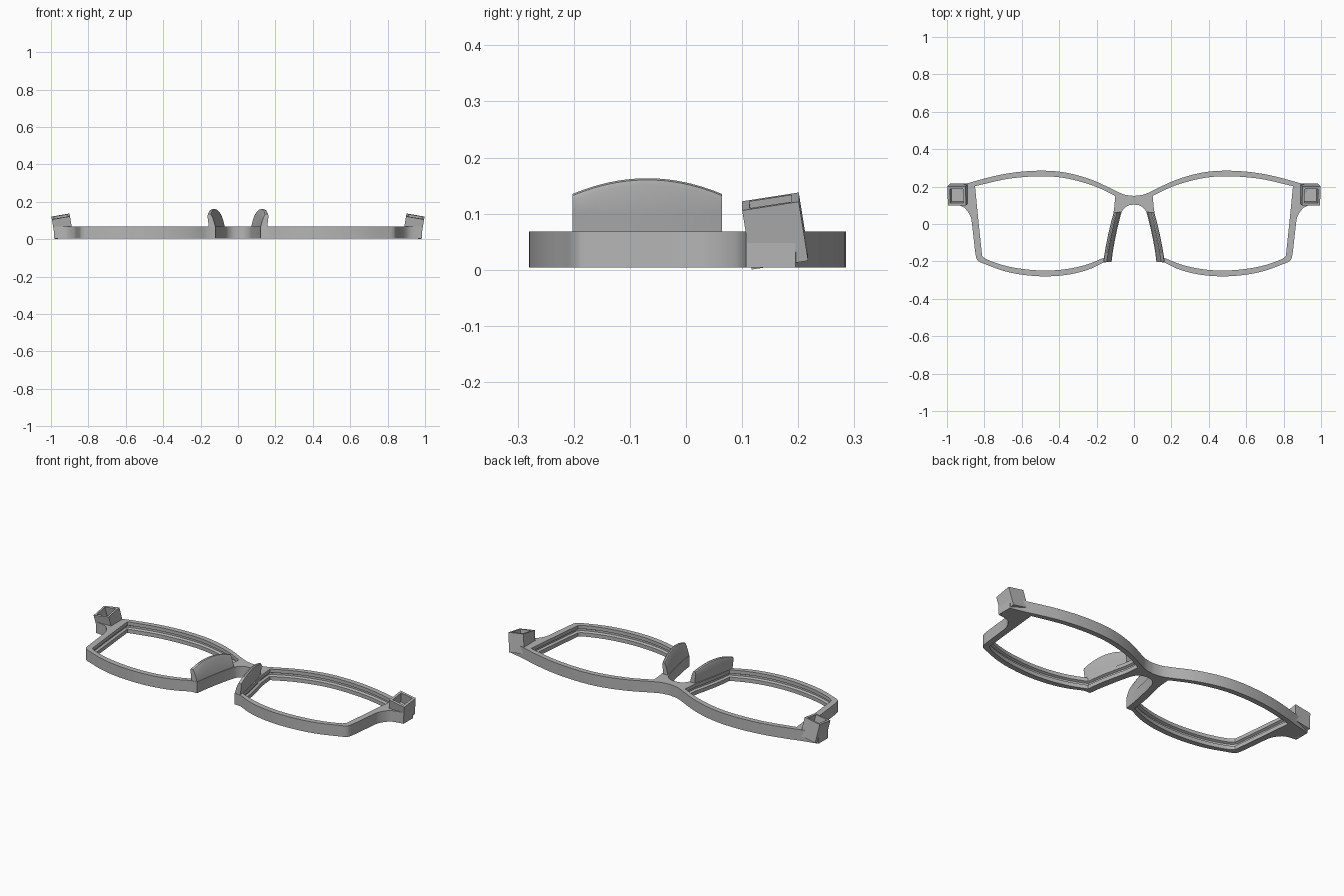
import bpy, bmesh
from mathutils import Vector, Matrix

cube = bpy.data.objects.get("Cube")
if cube:
    bpy.data.objects.remove(cube, do_unlink=True)

grey = bpy.data.materials.new("matte_grey")
grey.use_nodes = True
colour = (0.46, 0.46, 0.46, 1)
grey.diffuse_color = colour
grey.node_tree.nodes["Principled BSDF"].inputs["Base Color"].default_value = colour


def finish(name, bm, angle=0.5):
    """Turn a right-hand bmesh into a mirrored, shaded object."""
    bmesh.ops.recalc_face_normals(bm, faces=bm.faces)
    mesh = bpy.data.meshes.new(name)
    bm.to_mesh(mesh)
    bm.free()
    mesh.materials.append(grey)
    ob = bpy.data.objects.new(name, mesh)
    bpy.context.collection.objects.link(ob)
    bpy.ops.object.select_all(action='DESELECT')
    ob.select_set(True)
    bpy.context.view_layer.objects.active = ob
    bpy.ops.object.shade_smooth_by_angle(angle=angle)
    mirror = ob.modifiers.new("mirror", 'MIRROR')
    mirror.merge_threshold = 0.0005
    return ob


def spline(points, steps=4):
    """Smooth curve through the points, without the last one."""
    p = [Vector(q) for q in points]
    p = [p[0] * 2 - p[1]] + p + [p[-1] * 2 - p[-2]]
    out = []
    for a, b, c, d in zip(p, p[1:], p[2:], p[3:]):
        for i in range(steps):
            t = i / steps
            out.append(0.5 * (2 * b + (c - a) * t + (2 * a - 5 * b + 4 * c - d) * t * t
                              + (3 * b - a - 3 * c + d) * t ** 3))
    return out


def grow(loop, amount):
    """Offset a clockwise closed loop outwards."""
    out = []
    for i, p in enumerate(loop):
        d = (loop[(i + 1) % len(loop)] - loop[i - 1]).normalized()
        out.append(p + Vector((-d.y, d.x)) * amount)
    return out


def ring(bm, loop, z):
    return [bm.verts.new((p.x, p.y, z)) for p in loop]


def bridge(bm, a, b, closed=True):
    n = len(a)
    for i in range(n if closed else n - 1):
        j = (i + 1) % n
        bm.faces.new((a[i], a[j], b[j], b[i]))


# Front frame: outer outline of one half, from bridge top round to bridge underside
outer = spline([(0, .15), (.05, .157), (.1, .178), (.2, .226), (.3, .26), (.4, .28), (.5, .285),
                (.6, .28), (.7, .266), (.8, .243), (.9, .215), (.985, .195)])
outer += [Vector((.985, .195))]
outer += spline([(.985, .107), (.93, .098), (.9, .08), (.874, .04), (.866, 0), (.855, -.1),
                 (.845, -.175), (.83, -.2), (.79, -.217), (.7, -.25), (.6, -.271), (.48, -.28),
                 (.36, -.272), (.25, -.246), (.16, -.205)])
outer += [Vector((.16, -.205))]
outer += spline([(.12, -.203), (.11, -.13), (.09, -.03), (.07, .05), (.056, .08),
                 (.03, .099), (0, .104)])
outer += [Vector((0, .104))]

# Lens opening, same direction
hole = spline([(.1, .15), (.2, .198), (.3, .23), (.4, .25), (.5, .255), (.6, .25),
               (.7, .237), (.85, .202)])
hole += spline([(.85, .202), (.83, 0), (.812, -.17)])
hole += spline([(.812, -.17), (.785, -.19), (.7, -.22), (.6, -.24), (.48, -.249),
                (.36, -.241), (.25, -.216), (.155, -.178)])
hole += spline([(.155, -.178), (.143, -.09), (.122, .01), (.108, .07), (.1, .15)])

BOTTOM, TOP = .004, .068
bm = bmesh.new()
out_low, out_high = ring(bm, outer, BOTTOM), ring(bm, outer, TOP)
bridge(bm, out_low, out_high, closed=False)
# Opening wall with the lens groove
levels = [(BOTTOM, 0), (.026, 0), (.032, .012), (.042, .012), (.048, 0), (TOP, 0)]
rings = [ring(bm, grow(hole, g), z) for z, g in levels]
for a, b in zip(rings, rings[1:]):
    bridge(bm, a, b)
# Flat front and back caps
for outline, opening in ((out_low, rings[0]), (out_high, rings[-1])):
    edges = []
    for loop in (outline, opening):
        for i, v in enumerate(loop):
            w = loop[i - 1]
            edges.append(bm.edges.get((v, w)) or bm.edges.new((v, w)))
    bmesh.ops.triangle_fill(bm, edges=edges, use_beauty=True, normal=(0, 0, 1))
finish("front_frame", bm)

# Nose pads: leaning blades with an arched top
bm = bmesh.new()
sections = []
COUNT = 20
for i in range(COUNT + 1):
    t = i / COUNT
    y = -.202 + .266 * t
    x = .121 - .03 * t - .02 * t * t
    z = .163 - .028 * (2 * t - 1) ** 2
    profile = [(0, .05), (.001, .072), (.009, .1), (.018, z - .012), (.024, z - .002),
               (.032, z), (.040, z - .003), (.043, z - .012), (.039, .1), (.034, .05)]
    sections.append([bm.verts.new((x + dx * (1 - .15 * t), y, pz)) for dx, pz in profile])
for a, b in zip(sections, sections[1:]):
    bridge(bm, a, b)
bm.faces.new(sections[0])
bm.faces.new(sections[-1])
finish("nose_pads", bm)

# Hinge sockets: tilted boxes with a square recess in the top
bm = bmesh.new()
bmesh.ops.create_cube(bm, size=1)
bmesh.ops.scale(bm, vec=(.098, .102, .108), verts=bm.verts)
lid = max(bm.faces, key=lambda f: f.calc_center_median().z)
bmesh.ops.inset_individual(bm, faces=[lid], thickness=.018)
floor = bmesh.ops.extrude_discrete_faces(bm, faces=[lid])["faces"][0]
bmesh.ops.translate(bm, vec=(0, 0, -.06), verts=floor.verts)
side = Vector((1, 0, -.17)).normalized()
up = Vector((.17, -.16, 1)).normalized()
tilt = Matrix((side, up.cross(side), up)).transposed().to_4x4()
bm.transform(Matrix.Translation((.939, .159, .069)) @ tilt)
finish("hinge_sockets", bm)
